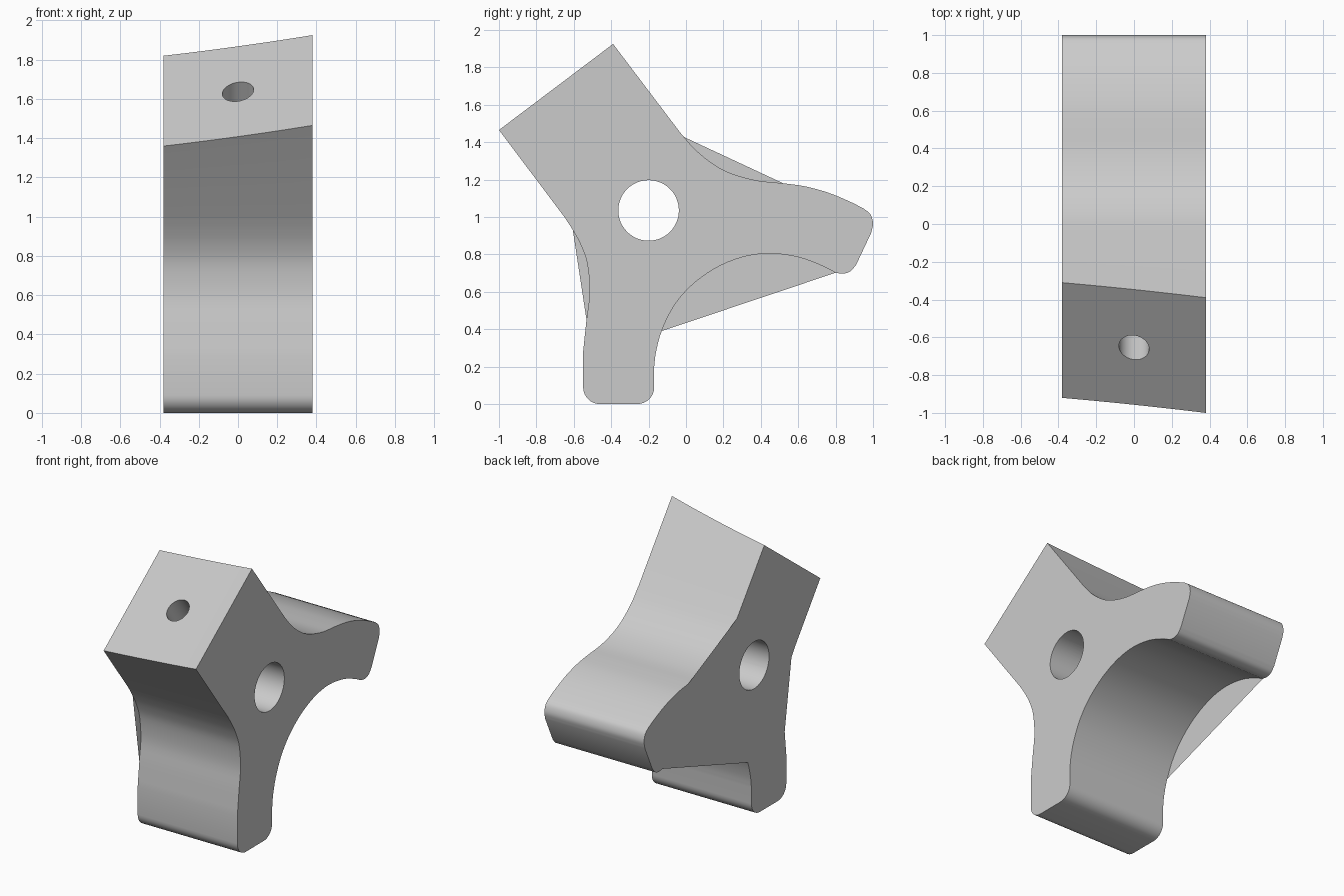
import bpy, bmesh, math
from mathutils import Vector

if "Cube" in bpy.data.objects:
    bpy.data.objects.remove(bpy.data.objects["Cube"])

HALF = 0.38                      # half thickness along x
BORE = Vector((0, -0.2, 1.035))  # main bore centre
ARM = Vector((0, -0.602, 0.798)) # direction of the square-ended arm


def spline(pts, n=4):
    """Catmull-Rom curve through 2D points."""
    p = [Vector(q) for q in pts]
    p = [2 * p[0] - p[1]] + p + [2 * p[-1] - p[-2]]
    out = []
    for i in range(1, len(p) - 2):
        a, b, c, d = p[i - 1:i + 3]
        for k in range(n):
            t = k / n
            out.append(0.5 * (2 * b + (c - a) * t + (2 * a - 5 * b + 4 * c - d) * t**2
                              + (3 * b - a - 3 * c + d) * t**3))
    return out + [p[-2]]


def arc(cy, cz, r, a0, a1, n=8):
    return [Vector((cy + r * math.cos(math.radians(a0 + (a1 - a0) * k / n)),
                    cz + r * math.sin(math.radians(a0 + (a1 - a0) * k / n))))
            for k in range(n + 1)]


def make_object(name, bm):
    me = bpy.data.meshes.new(name)
    bm.to_mesh(me)
    bm.free()
    ob = bpy.data.objects.new(name, me)
    bpy.context.collection.objects.link(ob)
    return ob


# Concave and convex flanks of the three-armed side profile (y, z)
left_flank = spline([(-0.55, 0.28), (-0.532, 0.45), (-0.515, 0.6), (-0.528, 0.75),
                     (-0.562, 0.85), (-0.605, 0.93), (-0.65, 1.0)])
upper_flank = spline([(-0.03, 1.45), (0.05, 1.36), (0.15, 1.28), (0.25, 1.23), (0.38, 1.195),
                      (0.52, 1.18), (0.64, 1.163), (0.76, 1.13), (0.87, 1.085), (0.95, 1.045)])
nose = spline([(0.95, 1.045), (0.985, 1.015), (1.0, 0.965), (0.99, 0.915)])
toe = spline([(0.91, 0.745), (0.88, 0.71), (0.84, 0.697), (0.8, 0.702)])
lower_flank = spline([(0.8, 0.702), (0.72, 0.742), (0.6, 0.785), (0.45, 0.805), (0.3, 0.785),
                      (0.15, 0.722), (0.02, 0.625), (-0.07, 0.515), (-0.13, 0.39),
                      (-0.16, 0.28), (-0.17, 0.2)])
tip = [Vector((-1.0, 1.465)), Vector((-0.39, 1.925))]
foot = arc(-0.26, 0.09, 0.09, 0, -90) + arc(-0.46, 0.09, 0.09, -90, -180)
profile = left_flank + tip + upper_flank + nose[1:] + toe + lower_flank[1:] + foot
tip_ids = (len(left_flank), len(left_flank) + 1)

# Body: the profile swept along x, with the arm's end face gently slanted
bm = bmesh.new()
rings = []
steps = 8
for s in range(steps + 1):
    u = s / steps                                # 0 at -x, 1 at +x
    drop = 0.1545 * (1 - u) - 0.0225 * (1 - u) ** 2
    ring = []
    for i, q in enumerate(profile):
        v = Vector((HALF * (2 * u - 1), q.x, q.y))
        if i in tip_ids:
            v -= ARM * drop
        ring.append(bm.verts.new(v))
    rings.append(ring)
count = len(profile)
for a, b in zip(rings, rings[1:]):
    for i in range(count):
        j = (i + 1) % count
        bm.faces.new((a[i], a[j], b[j], b[i]))
bm.faces.new(rings[0])
bm.faces.new(rings[-1][::-1])
bmesh.ops.recalc_face_normals(bm, faces=bm.faces)
body = make_object("three_arm_body", bm)


# Bores: one through the hub, one from the arm's end into the hub bore
def drill(name, centre, axis, radius, length):
    c = bmesh.new()
    bmesh.ops.create_cone(c, cap_ends=True, segments=48, radius1=radius, radius2=radius,
                          depth=length)
    cutter = make_object(name, c)
    cutter.rotation_euler = axis.to_track_quat('Z', 'Y').to_euler()
    cutter.location = centre
    cutter.hide_render = True
    mod = body.modifiers.new(name, 'BOOLEAN')
    mod.operation = 'DIFFERENCE'
    mod.solver = 'EXACT'
    mod.object = cutter
    bpy.context.view_layer.objects.active = body
    bpy.ops.object.modifier_apply(modifier=name)
    bpy.data.objects.remove(cutter)


drill("hub_bore", BORE, Vector((1, 0, 0)), 0.162, 1.2)
drill("arm_bore", BORE + ARM * 0.53, ARM, 0.08, 1.06)

# Thin webs closing the hollows on the -x side
for name, pts in (("lower_web", lower_flank[:33]), ("left_web", left_flank[4:21]),
                  ("upper_web", upper_flank[1:21])):
    w = bmesh.new()
    w.faces.new([w.verts.new((-HALF, p.x, p.y)) for p in pts])
    make_object(name, w)

bpy.ops.object.select_all(action='DESELECT')
body.select_set(True)
bpy.context.view_layer.objects.active = body
bpy.ops.object.shade_smooth_by_angle(angle=math.radians(30))
